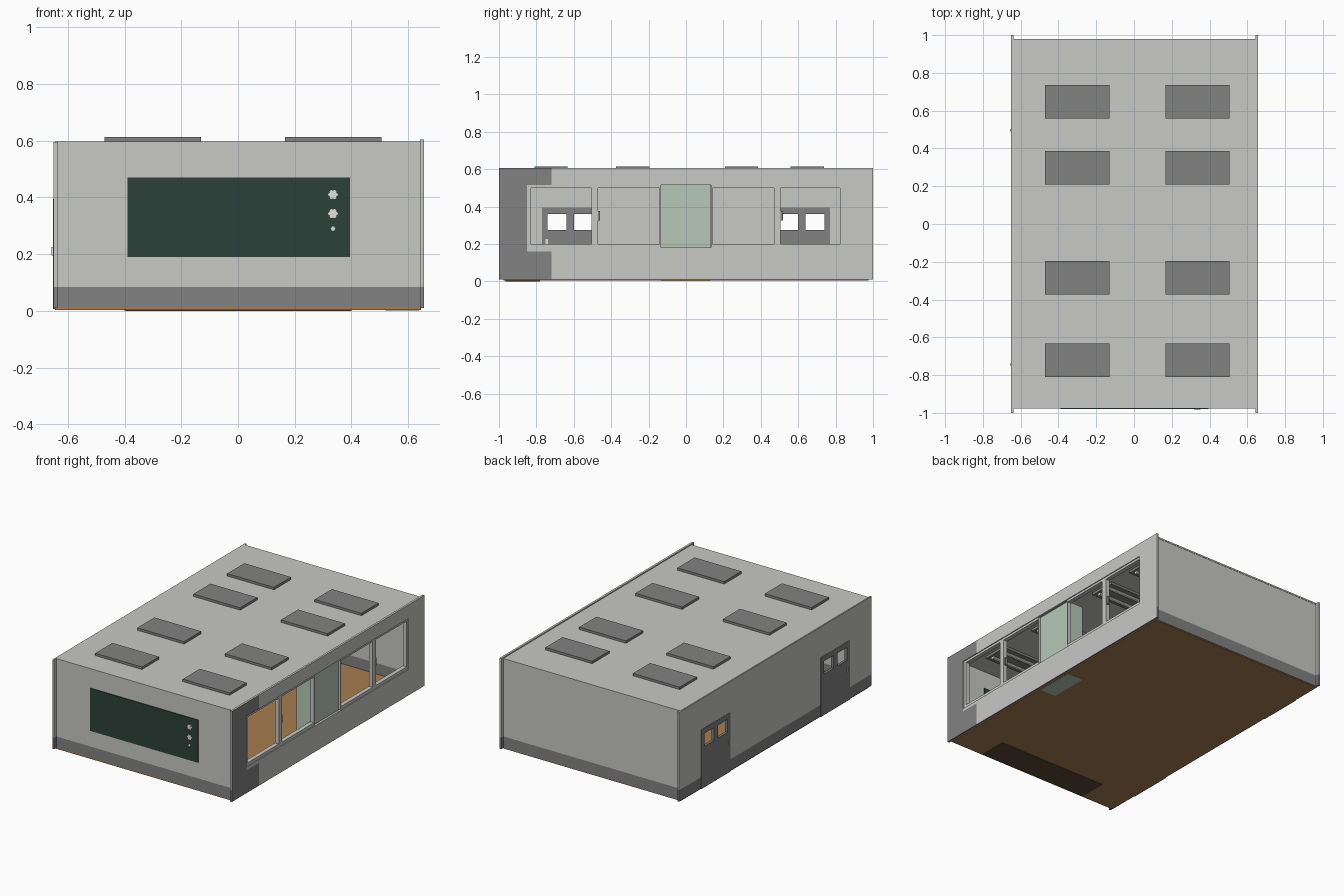
import bpy, bmesh, math
from mathutils import Vector, Matrix

if "Cube" in bpy.data.objects:
    bpy.data.objects.remove(bpy.data.objects["Cube"])


def material(name, rgb):
    m = bpy.data.materials.new(name)
    m.diffuse_color = (*rgb, 1)
    m.use_nodes = True
    m.node_tree.nodes["Principled BSDF"].inputs["Base Color"].default_value = m.diffuse_color
    return m


LIGHT = material("light grey paint", (0.577, 0.577, 0.565))
DARK = material("dark grey paint", (0.223, 0.223, 0.223))
BOARD = material("board green", (0.025, 0.051, 0.042))
MINT = material("pale green", (0.468, 0.578, 0.479))
WOOD = material("orange wood", (0.39, 0.21, 0.08))
BROWN = material("dark brown wood", (0.10, 0.067, 0.036))
WHITE = material("white", (0.75, 0.75, 0.73))


def finish(name, bm, mats):
    me = bpy.data.meshes.new(name)
    bmesh.ops.recalc_face_normals(bm, faces=bm.faces)
    bm.to_mesh(me)
    bm.free()
    ob = bpy.data.objects.new(name, me)
    for m in mats:
        me.materials.append(m)
    bpy.context.collection.objects.link(ob)
    return ob


def add_box(bm, x, y, z):
    c = Vector(((x[0] + x[1]) / 2, (y[0] + y[1]) / 2, (z[0] + z[1]) / 2))
    s = (x[1] - x[0], y[1] - y[0], z[1] - z[0])
    bmesh.ops.create_cube(bm, size=1, matrix=Matrix.Translation(c) @ Matrix.Diagonal((*s, 1)))


def box(name, x, y, z, mat):
    bm = bmesh.new()
    add_box(bm, x, y, z)
    return finish(name, bm, [mat])


def panel(name, axis, us, zs, d0, d1, hole=None, dark=None, mats=(LIGHT, DARK)):
    """Upright slab on a grid of cuts, with open cells and a rule for dark faces.
    axis 'x': runs along x, thick in y.  axis 'y': runs along y, thick in x."""
    def point(u, d, z):
        return Vector((u, d, z)) if axis == 'x' else Vector((d, u, z))
    bm = bmesh.new()
    grid = [[bm.verts.new(point(u, d0, z)) for z in zs] for u in us]
    for i in range(len(us) - 1):
        for j in range(len(zs) - 1):
            if hole and hole((us[i] + us[i + 1]) / 2, (zs[j] + zs[j + 1]) / 2):
                continue
            bm.faces.new((grid[i][j], grid[i + 1][j], grid[i + 1][j + 1], grid[i][j + 1]))
    ext = bmesh.ops.extrude_face_region(bm, geom=bm.faces[:], use_keep_orig=True)
    moved = [g for g in ext['geom'] if isinstance(g, bmesh.types.BMVert)]
    bmesh.ops.translate(bm, verts=moved, vec=point(0, d1 - d0, 0))
    bmesh.ops.recalc_face_normals(bm, faces=bm.faces)
    for f in bm.faces:
        f.normal_update()
        if dark and dark(f.calc_center_median(), f.normal):
            f.material_index = 1
    return finish(name, bm, mats)


BASE = 0.085


def skirting(c, n):
    return c.z < BASE


# Floor, roof and teaching platform
box("floor", (-0.645, 0.645), (-0.975, 0.975), (0.004, 0.014), WOOD)
box("roof", (-0.645, 0.655), (-0.977, 0.98), (0.588, 0.598), LIGHT)
box("platform", (-0.40, 0.40), (-0.965, -0.78), (0.0, 0.035), BROWN)

# Front and back walls with a dark skirting band
panel("front_wall", 'x', (-0.637, 0.643), (0.01, BASE, 0.59), -0.975, -0.962, dark=skirting)
panel("back_wall", 'x', (-0.637, 0.643), (0.01, BASE, 0.59), 0.965, 0.978, dark=skirting)

# Left wall with two door openings
DOORS = (-0.62, 0.62)


def in_doorway(y, z):
    return z < 0.395 and any(abs(y - d) < 0.15 for d in DOORS)


panel("left_wall", 'y', (-1, -0.77, -0.47, 0.47, 0.77, 1), (0.01, BASE, 0.395, 0.596),
      -0.650, -0.637, hole=in_doorway, dark=skirting)

# Doors with two small window openings each
for side, d in zip(("front", "back"), DOORS):
    ys = [d + o for o in (-0.15, -0.12, -0.02, 0.02, 0.12, 0.15)]
    panel(side + "_door", 'y', ys, (0.006, 0.275, 0.36, 0.395), -0.652, -0.635,
          hole=lambda y, z, d=d: 0.275 < z < 0.36 and 0.02 < abs(y - d) < 0.12, mats=(DARK,))
    box(side + "_door_handle", (-0.657, -0.630), (d - 0.13, d - 0.118), (0.195, 0.225), WHITE)

# Right wall with the long window opening and a dark front end
W0, W1, Z0, Z1 = -0.85, 0.835, 0.18, 0.515


def right_dark(c, n):
    if n.x > 0.5:
        beside_window = c.y > W0 and 0.16 < c.z < Z1
        return c.y < -0.72 and not beside_window
    return c.z < BASE


panel("right_wall", 'y', (-1, W0, -0.72, W1, 1), (0.01, BASE, 0.16, Z0, Z1, 0.605),
      0.642, 0.656, hole=lambda y, z: W0 < y < W1 and Z0 < z < Z1, dark=right_dark)

# Window frames: two pairs of sashes either side of the cabinet
for side, (a, m, b) in zip(("front", "back"), ((W0, -0.4875, -0.135), (0.135, 0.4875, W1))):
    outer_a, outer_b = (0.022, 0.006) if a < 0 else (0.006, 0.012)
    panel(side + "_window_frame", 'y',
          (a, a + outer_a, m - 0.0175, m + 0.0175, b - outer_b, b),
          (Z0, Z0 + 0.02, Z1 - 0.015, Z1), 0.622, 0.650,
          hole=lambda y, z, a=a, m=m, b=b, oa=outer_a, ob=outer_b:
          Z0 + 0.02 < z < Z1 - 0.015 and a + oa < y < b - ob and abs(y - m) > 0.0175)
    # latch on the middle post
    latch_y = -0.466 if a < 0 else 0.512
    box(side + "_window_latch", (0.630, 0.645), (latch_y - 0.007, latch_y + 0.007),
        (0.325, 0.375), DARK)

# Tall cabinet standing behind the middle of the window
box("cabinet", (0.52, 0.638), (-0.133, 0.13), (0.002, 0.514), MINT)

# Board, set through the front wall so both sides show
box("board", (-0.39, 0.395), (-0.980, -0.956), (0.19, 0.47), BOARD)


# Flower-shaped magnets on the board
def magnet(name, x, z, r):
    bm = bmesh.new()
    spots = [(0, 0)] + [(math.cos(k * math.tau / 6) * r * 0.65, math.sin(k * math.tau / 6) * r * 0.65)
                        for k in range(6)]
    for dx, dz in spots:
        mat = Matrix.Translation((x + dx, -0.968, z + dz)) @ Matrix.Rotation(math.pi / 2, 4, 'X')
        bmesh.ops.create_cone(bm, cap_ends=True, segments=8, radius1=r * 0.38,
                              radius2=r * 0.38, depth=0.028, matrix=mat)
    return finish(name, bm, [WHITE])


for i, (z, r) in enumerate(((0.41, 0.017), (0.343, 0.017), (0.29, 0.008))):
    magnet(f"magnet_{i + 1}", 0.335, z, r)

# Ceiling lights: housings standing through the roof, two tubes below each
for x in (-0.30, 0.336):
    for y in (-0.722, -0.285, 0.297, 0.648):
        tag = f"{'left' if x < 0 else 'right'}_{round((y + 1) * 100)}"
        box("light_housing_" + tag, (x - 0.17, x + 0.17), (y - 0.089, y + 0.089), (0.572, 0.614), DARK)
        bm = bmesh.new()
        for dy in (-0.045, 0.045):
            mat = Matrix.Translation((x, y + dy, 0.566)) @ Matrix.Rotation(math.pi / 2, 4, 'Y')
            bmesh.ops.create_cone(bm, cap_ends=True, segments=10, radius1=0.012,
                                  radius2=0.012, depth=0.31, matrix=mat)
        finish("light_tubes_" + tag, bm, [WHITE])
